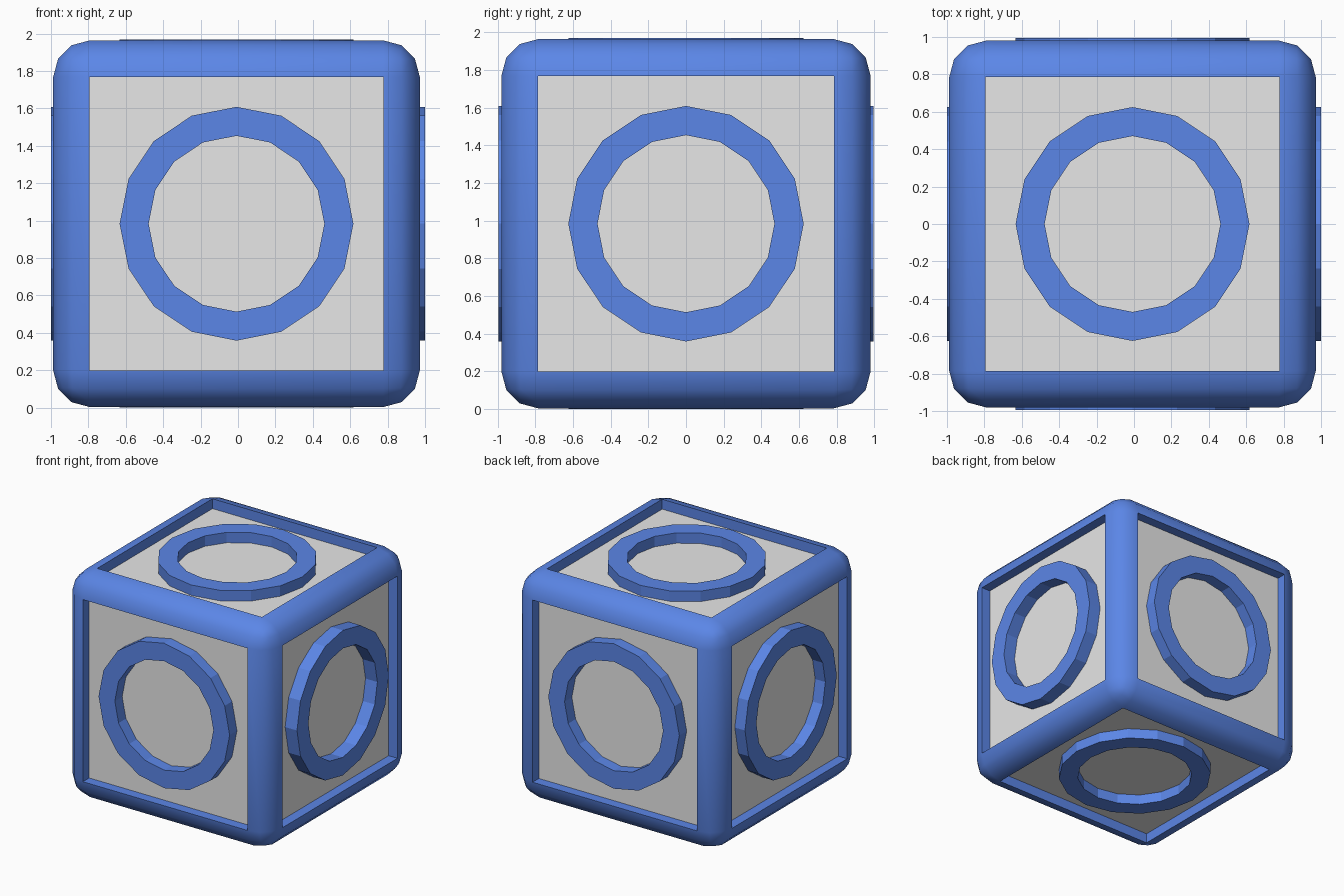
import bpy, bmesh, math
from mathutils import Vector

if "Cube" in bpy.data.objects:
    bpy.data.objects.remove(bpy.data.objects["Cube"])

CENTRE = Vector((-0.008, 0.0, 0.983))
HALF = 0.98        # half size of the frame
ROUND = 0.195      # edge rounding
RECESS = 0.085     # depth of the sunken panels


def material(name, rgb):
    m = bpy.data.materials.new(name)
    m.diffuse_color = (*rgb, 1)
    m.use_nodes = True
    m.node_tree.nodes["Principled BSDF"].inputs["Base Color"].default_value = m.diffuse_color
    return m


blue = material("blue", (0.105, 0.24, 0.8))
grey = material("light grey", (0.8, 0.8, 0.8))


def make_object(name, bm, mats):
    mesh = bpy.data.meshes.new(name)
    bm.to_mesh(mesh)
    bm.free()
    for m in mats:
        mesh.materials.append(m)
    ob = bpy.data.objects.new(name, mesh)
    bpy.context.collection.objects.link(ob)
    return ob


# Rounded frame with six sunken grey panels
bm = bmesh.new()
bmesh.ops.create_cube(bm, size=2 * HALF)
bmesh.ops.bevel(bm, geom=bm.edges[:], offset=ROUND, segments=3,
                profile=0.5, affect='EDGES')
bm.normal_update()
flats = [f for f in bm.faces if f.calc_area() > 1]
for f in bm.faces:
    f.smooth = f not in flats
panels = bmesh.ops.extrude_discrete_faces(bm, faces=flats)["faces"]
bm.normal_update()
for f in [f for f in bm.faces if f.calc_area() > 1]:
    f.material_index = 1
    n = f.calc_center_median().normalized()
    bmesh.ops.translate(bm, vec=-n * RECESS, verts=f.verts[:])
bmesh.ops.recalc_face_normals(bm, faces=bm.faces[:])
frame = make_object("cube_frame", bm, [blue, grey])
frame.data.set_sharp_from_angle(angle=math.radians(40))
frame.location = CENTRE


# Flat sixteen-sided ring standing on each panel
def ring(name, normal, top):
    bm = bmesh.new()
    sides, loops = 16, []
    base = HALF - RECESS - 0.005
    for r, z in ((0.625, base), (0.625, top), (0.47, top), (0.47, base)):
        loops.append([bm.verts.new((r * math.cos(2 * math.pi * i / sides),
                                    r * math.sin(2 * math.pi * i / sides), z))
                      for i in range(sides)])
    for k in range(4):
        a, b = loops[k], loops[(k + 1) % 4]
        for i in range(sides):
            j = (i + 1) % sides
            bm.faces.new((a[i], a[j], b[j], b[i]))
    bmesh.ops.recalc_face_normals(bm, faces=bm.faces[:])
    ob = make_object(name, bm, [blue])
    ob.rotation_mode = 'QUATERNION'
    ob.rotation_quaternion = Vector(normal).to_track_quat('Z', 'Y')
    ob.location = CENTRE


ring("right_ring", (1, 0, 0), 1.008)
ring("left_ring", (-1, 0, 0), 0.992)
ring("front_ring", (0, -1, 0), 0.995)
ring("back_ring", (0, 1, 0), 0.995)
ring("top_ring", (0, 0, 1), 0.985)
ring("bottom_ring", (0, 0, -1), 0.983)
